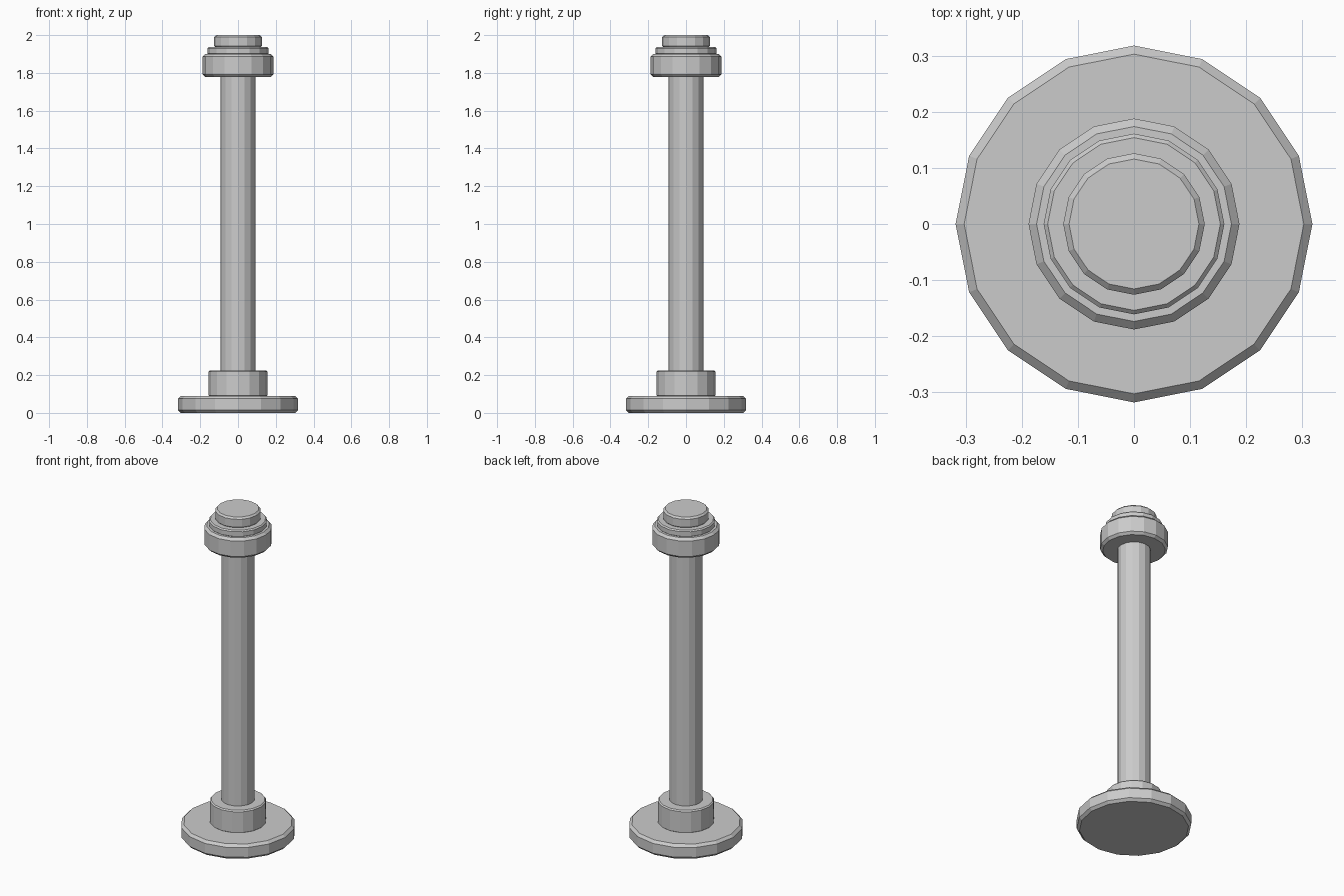
import bpy

SIDES = 16

cube = bpy.data.objects.get("Cube")
if cube:
    bpy.data.objects.remove(cube, do_unlink=True)

# Single grey finish
grey = bpy.data.materials.new("plain grey")
grey.use_nodes = True
colour = (0.6, 0.6, 0.6, 1.0)
grey.diffuse_color = colour
grey.node_tree.nodes["Principled BSDF"].inputs["Base Color"].default_value = colour


def disc(name, radius, bottom, top, bevel=0.0):
    """Flat-shaded upright cylinder with chamfered rims."""
    bpy.ops.mesh.primitive_cylinder_add(
        vertices=SIDES, radius=radius, depth=top - bottom,
        location=(0, 0, (bottom + top) / 2))
    part = bpy.context.object
    part.name = name
    part.data.materials.append(grey)
    if bevel:
        chamfer = part.modifiers.new("rim chamfer", "BEVEL")
        chamfer.width = bevel
        chamfer.segments = 1
        chamfer.limit_method = "ANGLE"
        chamfer.angle_limit = 0.8
    return part


# Foot and collar
disc("base_plate", 0.318, 0.0, 0.09, 0.015)
disc("base_collar", 0.156, 0.085, 0.225, 0.007)

# Post
disc("shaft", 0.093, 0.2, 1.8)

# Stepped head
disc("head", 0.188, 1.778, 1.9, 0.014)
disc("head_ring", 0.161, 1.895, 1.937, 0.007)
disc("top_cap", 0.126, 1.932, 2.0, 0.01)
